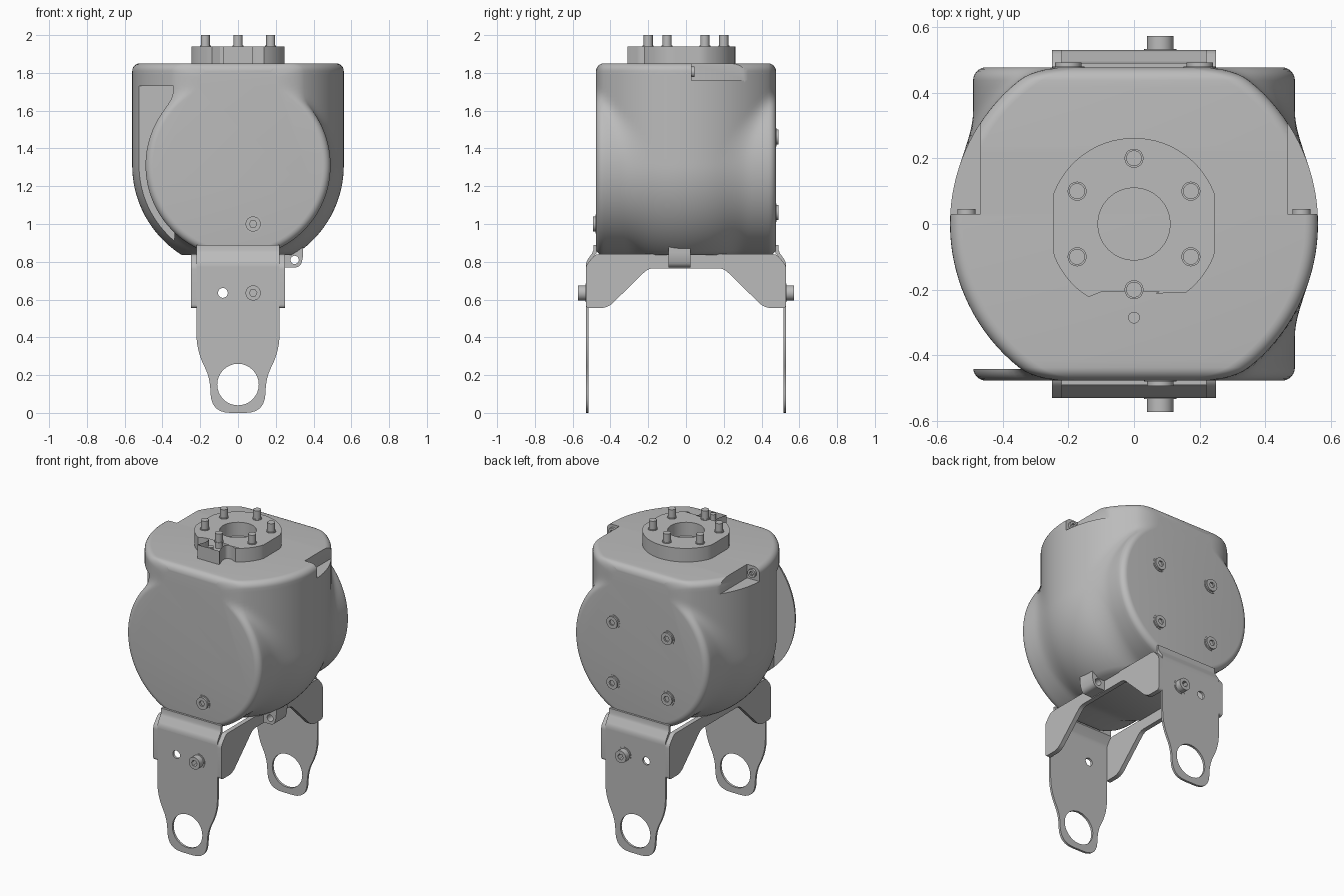
import bpy, bmesh
from math import sin, cos, pi, sqrt, radians
from mathutils import Vector

if "Cube" in bpy.data.objects:
    bpy.data.objects.remove(bpy.data.objects["Cube"])

grey = bpy.data.materials.new("machine grey")
grey.use_nodes = True
grey.diffuse_color = (0.5, 0.5, 0.5, 1)
grey.node_tree.nodes["Principled BSDF"].inputs["Base Color"].default_value = (0.5, 0.5, 0.5, 1)

FACE_XZ = (pi / 2, 0, 0)        # outline x, z; thickness along y
FACE_YZ = (pi / 2, 0, pi / 2)   # outline y, z; thickness along x
FLAT = (0, 0, 0)                # outline x, y; thickness along z


def activate(ob):
    bpy.ops.object.select_all(action='DESELECT')
    ob.select_set(True)
    bpy.context.view_layer.objects.active = ob


def finish(ob):
    activate(ob)
    ob.data.materials.clear()
    ob.data.materials.append(grey)
    bpy.ops.object.shade_smooth_by_angle(angle=radians(35))
    return ob


def circle(r, cx=0, cy=0, n=32):
    return [(cx + r * cos(2 * pi * i / n), cy + r * sin(2 * pi * i / n)) for i in range(n)]


def rounded(points):
    """Round each (x, y, radius) corner with a short curve."""
    out = []
    for i, (x, y, r) in enumerate(points):
        p = Vector((x, y))
        if r == 0:
            out.append(p)
            continue
        a = p + (Vector(points[i - 1][:2]) - p).normalized() * r
        b = p + (Vector(points[(i + 1) % len(points)][:2]) - p).normalized() * r
        for k in range(7):
            t = k / 6
            out.append(a * (1 - t) ** 2 + p * 2 * t * (1 - t) + b * t * t)
    return out


def plate(name, loops, thick, loc, rot):
    """Extrude an outline; further loops become holes."""
    cu = bpy.data.curves.new(name, 'CURVE')
    cu.dimensions, cu.fill_mode, cu.extrude = '2D', 'BOTH', thick / 2
    for pts in loops:
        sp = cu.splines.new('POLY')
        sp.points.add(len(pts) - 1)
        for q, p in zip(sp.points, pts):
            q.co = (p[0], p[1], 0, 1)
        sp.use_cyclic_u = True
    ob = bpy.data.objects.new(name, cu)
    bpy.context.collection.objects.link(ob)
    ob.location, ob.rotation_euler = loc, rot
    activate(ob)
    bpy.ops.object.convert(target='MESH')
    return finish(bpy.context.object)


def cut(ob, lo, hi):
    """Cut a box out of a part."""
    lo, hi = Vector(lo), Vector(hi)
    bpy.ops.mesh.primitive_cube_add(size=1, location=(lo + hi) / 2)
    box = bpy.context.object
    box.scale = hi - lo
    box.hide_render = True
    mod = ob.modifiers.new("cut", 'BOOLEAN')
    mod.operation, mod.solver, mod.object = 'DIFFERENCE', 'EXACT', box
    activate(ob)
    bpy.ops.object.modifier_apply(modifier=mod.name)
    bpy.data.objects.remove(box)


# Housing: an upright round-bottomed drum blended into a drum lying along y
MID, TOP, LOW, DEPTH, EDGE = 1.31, 1.85, 0.835, 0.477, 0.04


def half_width(y, z, inset):
    drop = min(z - MID, 0)
    upright = sqrt(max((0.56 - inset) ** 2 - y * y - drop * drop, 0))
    lying = sqrt(max((0.49 - inset) ** 2 - (z - MID) ** 2, 0))
    soft = 0.045
    h = max(soft - abs(upright - lying), 0) / soft
    return max(upright, lying) + h * h * soft / 4


def rows(lo, hi, n, round_lo):
    arc = [(EDGE * (1 - cos(a)), EDGE * (1 - sin(a))) for a in (k * pi / 12 for k in range(6))]
    flat = [(lo + EDGE * round_lo + (hi - lo - EDGE * (1 + round_lo)) * i / n, 0) for i in range(n + 1)]
    start = [(lo + s, d) for s, d in arc] if round_lo else []
    return start + flat + [(hi - s, d) for s, d in reversed(arc)]


bm = bmesh.new()
sides = {1: [], -1: []}
for y, dy in rows(-DEPTH, DEPTH, 40, 1):
    for s in sides:
        col = []
        for z, dz in rows(LOW, TOP, 44, 0):
            zz = MID + (z - MID) * (1 - dy / 0.51)
            col.append(bm.verts.new((s * half_width(y, zz, min(dy + dz, EDGE * 1.3)), y, zz)))
        sides[s].append(col)
R, L = sides[1], sides[-1]
for i in range(len(R) - 1):
    for j in range(len(R[0]) - 1):
        for g in (R, L):
            bm.faces.new((g[i][j], g[i + 1][j], g[i + 1][j + 1], g[i][j + 1]))
    for j in (0, -1):
        bm.faces.new((R[i][j], R[i + 1][j], L[i + 1][j], L[i][j]))
for i in (0, -1):
    bm.faces.new(R[i] + L[i][::-1])
bmesh.ops.recalc_face_normals(bm, faces=bm.faces)
me = bpy.data.meshes.new("housing")
bm.to_mesh(me)
bm.free()
housing = bpy.data.objects.new("housing", me)
bpy.context.collection.objects.link(housing)
cut(housing, (-0.7, -0.442, 0.86), (-0.335, -0.2, 1.73))
cut(housing, (0.468, 0.03, 1.76), (0.7, 0.4, 1.95))
cut(housing, (-0.7, 0.03, 1.76), (-0.468, 0.4, 1.95))
finish(housing)

# Screw seats in the shoulder notches
for s in (-1, 1):
    plate("notch_screw", [circle(0.028), circle(0.015, n=6)], 0.02, (s * 0.51, 0.035, 1.805), FACE_XZ)

# Output flange with a keyed tab and six pins
rim = [(max(-0.247, min(0.247, 0.262 * cos(a))), 0.262 * sin(a))
       for a in (radians(-58 + 296 * i / 60) for i in range(61))]
key = rounded([(-0.115, -0.205, 0.02), (-0.06, -0.205, 0.025), (-0.06, -0.25, 0.01), (-0.08, -0.31, 0),
               (0.08, -0.31, 0), (0.06, -0.25, 0.01), (0.06, -0.205, 0.025), (0.115, -0.205, 0.02)])
plate("output_flange", [rim + key, circle(0.11), circle(0.018, 0, -0.285, 16)], 0.09, (0, 0, 1.895), FLAT)
for i in range(6):
    a = radians(30 + 60 * i)
    plate("flange_pin", [circle(0.024, n=20)], 0.1, (0.2 * cos(a), 0.2 * sin(a), 1.95), FLAT)
    plate("pin_collar", [circle(0.029, n=20)], 0.006, (0.2 * cos(a), 0.2 * sin(a), 1.942), FLAT)


def screw(name, x, y, z, length, s):
    """Socket head screw facing along s * y."""
    plate(name, [circle(0.04), circle(0.02, n=6)], length, (x, y + s * length / 2, z), FACE_XZ)
    plate(name + "_base", [circle(0.049)], 0.006, (x, y, z), FACE_XZ)


screw("front_screw", 0.08, -DEPTH, 1.0, 0.016, -1)
for x in (-0.2, 0.2):
    for z in (1.06, 1.46):
        screw("back_screw", x, DEPTH, z, 0.014, 1)

# Bracket: two legs with bent lips, joined by side plates
half = [(0.22, 0.775, 0), (0.22, 0.33, 0.09), (0.15, 0.19, 0.06), (0.14, 0, 0.1)]
leg = rounded(half + [(-x, z, r) for x, z, r in reversed(half)])
lip = [(0.53, 0.77), (0.53, 0.79), (0.522, 0.81), (0.497, 0.845), (0.491, 0.86), (0.49, 0.89),
       (0.475, 0.89), (0.475, 0.845), (0.508, 0.80), (0.515, 0.785), (0.515, 0.77)]
for s, side in ((-1, "front"), (1, "back")):
    plate(side + "_leg", [leg, circle(0.11, 0, 0.15), circle(0.026, -0.08, 0.635, 20)],
          0.015, (0, s * 0.5225, 0), FACE_XZ)
    plate(side + "_lip", [[(s * y, z) for y, z in lip]], 0.44, (0, 0, 0), FACE_YZ)
    screw(side + "_leg_screw", 0.08, s * 0.53, 0.635, 0.042, s)

web = [(0.53, 0.78, 0.02), (0.48, 0.84, 0.02), (-0.48, 0.84, 0.02), (-0.53, 0.78, 0.02),
       (-0.53, 0.555, 0.02), (-0.415, 0.555, 0.04), (-0.2, 0.765, 0.03),
       (0.2, 0.765, 0.03), (0.415, 0.555, 0.04), (0.53, 0.555, 0.02)]
for s in (-1, 1):
    plate("bracket_side", [rounded(web)], 0.03, (s * 0.235, 0, 0), FACE_YZ)

# Cable lug under one side
lug = rounded([(0.24, 0.77, 0), (0.33, 0.77, 0.03), (0.345, 0.83, 0.02), (0.345, 0.91, 0), (0.24, 0.91, 0)])
plate("cable_lug", [lug, circle(0.022, 0.3, 0.81, 20)], 0.115, (0, -0.035, 0), FACE_XZ)
